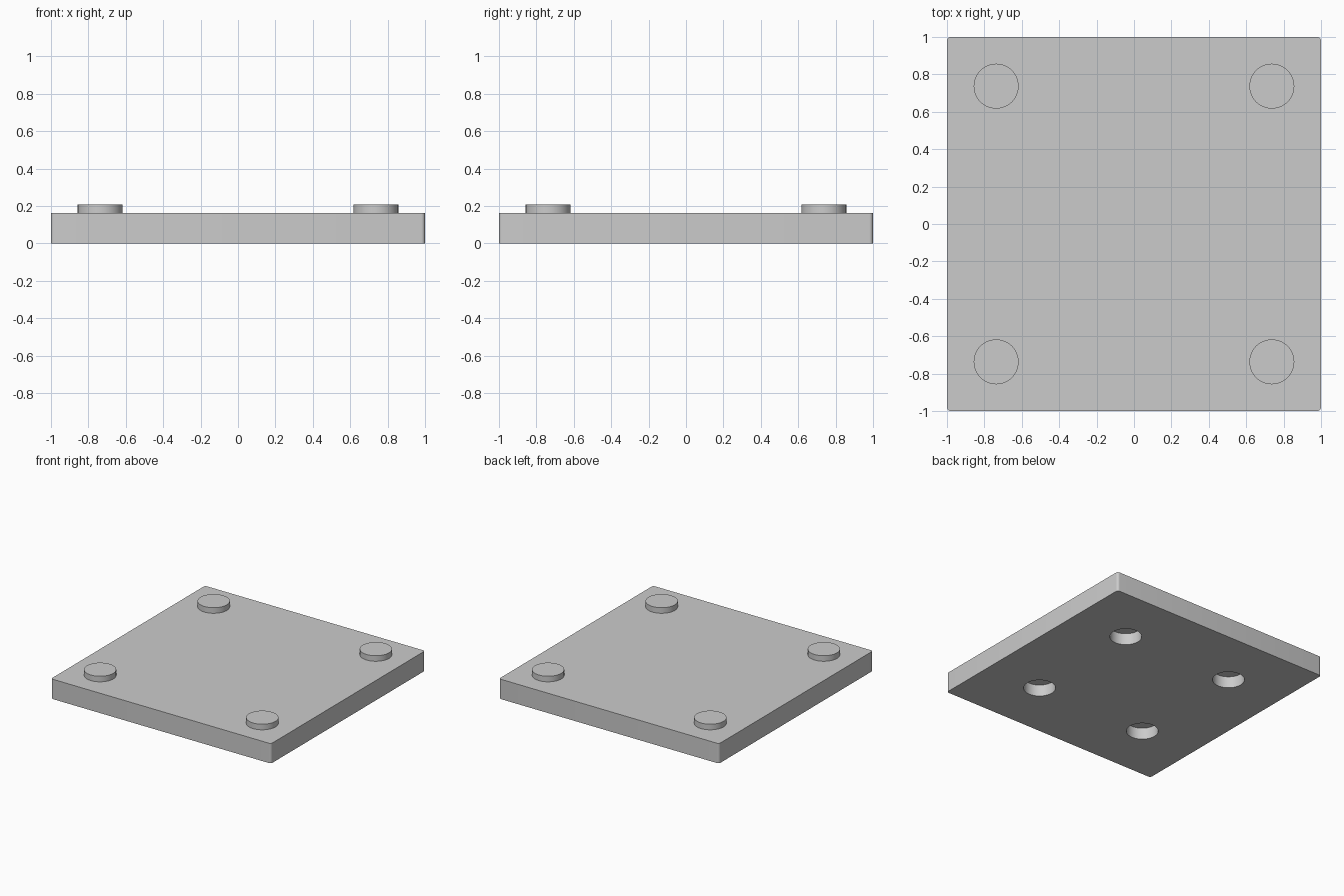
import bpy
import bmesh
import math

default = bpy.data.objects.get("Cube")
if default:
    bpy.data.objects.remove(default, do_unlink=True)

SIZE, THICK, CORNER = 2.0, 0.163, 0.02
STUD_POS, STUD_R, STUD_TOP = 0.737, 0.12, 0.209
HOLE_POS, HOLE_R, HOLE_DEPTH = 0.505, 0.12, 0.095

gray = bpy.data.materials.new("light_gray")
gray.use_nodes = True
gray.diffuse_color = (0.6, 0.6, 0.6, 1)
gray.node_tree.nodes["Principled BSDF"].inputs["Base Color"].default_value = gray.diffuse_color


def finish(name, bm):
    mesh = bpy.data.meshes.new(name)
    bm.to_mesh(mesh)
    bm.free()
    mesh.materials.append(gray)
    obj = bpy.data.objects.new(name, mesh)
    bpy.context.collection.objects.link(obj)
    return obj


def smooth(obj):
    bpy.ops.object.select_all(action='DESELECT')
    obj.select_set(True)
    bpy.context.view_layer.objects.active = obj
    bpy.ops.object.shade_smooth_by_angle(angle=math.radians(30))


def cylinder(bm, x, y, z0, z1, radius):
    made = bmesh.ops.create_cone(bm, cap_ends=True, segments=64, radius1=radius,
                                 radius2=radius, depth=z1 - z0)
    bmesh.ops.translate(bm, verts=made["verts"], vec=(x, y, (z0 + z1) / 2))


CORNERS = [(sx, sy) for sx in (-1, 1) for sy in (-1, 1)]

# Plate with rounded vertical corners
bm = bmesh.new()
bmesh.ops.create_cube(bm, size=1)
bmesh.ops.scale(bm, verts=bm.verts, vec=(SIZE, SIZE, THICK))
bmesh.ops.translate(bm, verts=bm.verts, vec=(0, 0, THICK / 2))
upright = [e for e in bm.edges if abs(e.verts[0].co.z - e.verts[1].co.z) > THICK / 2]
bmesh.ops.bevel(bm, geom=upright, offset=CORNER, segments=6, profile=0.5, affect='EDGES')
plate = finish("plate", bm)

# Blind round sockets in the underside
bm = bmesh.new()
for sx, sy in CORNERS:
    cylinder(bm, sx * HOLE_POS, sy * HOLE_POS, -0.1, HOLE_DEPTH, HOLE_R)
cutter = finish("socket_cutter", bm)
cut = plate.modifiers.new("sockets", 'BOOLEAN')
cut.operation = 'DIFFERENCE'
cut.solver = 'EXACT'
cut.object = cutter
bpy.context.view_layer.objects.active = plate
bpy.ops.object.modifier_apply(modifier=cut.name)
bpy.data.objects.remove(cutter, do_unlink=True)
smooth(plate)

# Round studs near the top corners
for sx, sy in CORNERS:
    bm = bmesh.new()
    cylinder(bm, sx * STUD_POS, sy * STUD_POS, THICK - 0.01, STUD_TOP, STUD_R)
    name = ("back" if sy > 0 else "front") + ("_left" if sx > 0 else "_right") + "_stud"
    smooth(finish(name, bm))
